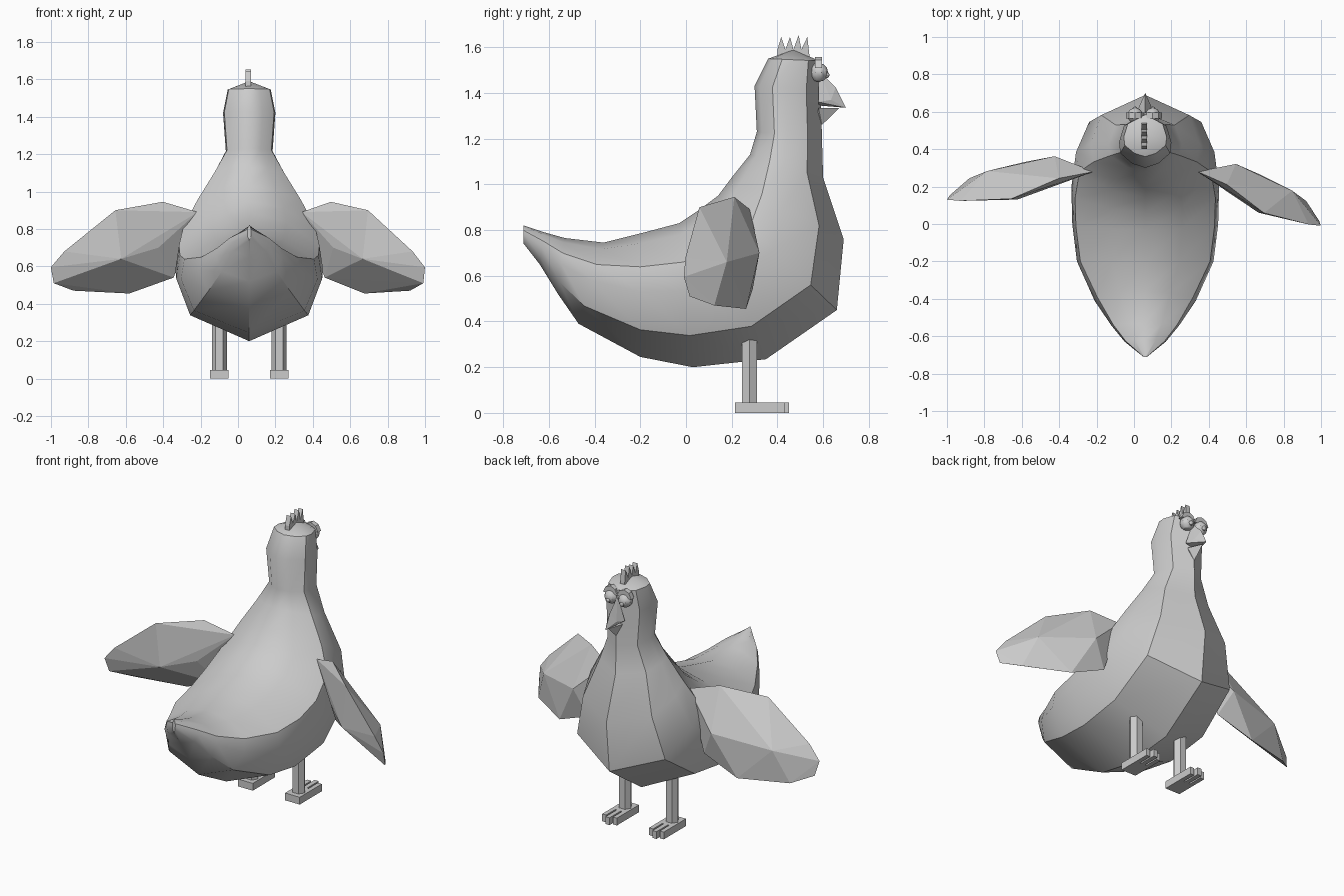
import bpy, bmesh, math
from mathutils import Vector

if "Cube" in bpy.data.objects:
    bpy.data.objects.remove(bpy.data.objects["Cube"])

CX = 0.06  # centre line of the bird

grey = bpy.data.materials.new("plain_grey")
grey.diffuse_color = (0.6, 0.6, 0.6, 1)
grey.use_nodes = True
grey.node_tree.nodes["Principled BSDF"].inputs["Base Color"].default_value = grey.diffuse_color


def finish(name, bm, smooth=None):
    bmesh.ops.recalc_face_normals(bm, faces=bm.faces)
    me = bpy.data.meshes.new(name)
    bm.to_mesh(me)
    bm.free()
    ob = bpy.data.objects.new(name, me)
    bpy.context.collection.objects.link(ob)
    me.materials.append(grey)
    if smooth:
        bpy.context.view_layer.objects.active = ob
        ob.select_set(True)
        bpy.ops.object.shade_smooth_by_angle(angle=math.radians(smooth))
        ob.select_set(False)
    return ob


def hull(name, pts):
    bm = bmesh.new()
    for p in pts:
        bm.verts.new(p)
    res = bmesh.ops.convex_hull(bm, input=bm.verts)
    bmesh.ops.delete(bm, geom=[v for v in bm.verts if not v.link_faces], context='VERTS')
    return finish(name, bm)


def box(name, x0, x1, y0, y1, z0, z1):
    return hull(name, [(x, y, z) for x in (x0, x1) for y in (y0, y1) for z in (z0, z1)])


def extrude_x(name, outline, x0, x1):
    """Side-view outline (y, z) given thickness in x."""
    bm = bmesh.new()
    f = bm.faces.new([bm.verts.new((x0, y, z)) for y, z in outline])
    new = bmesh.ops.extrude_face_region(bm, geom=[f])["geom"]
    bmesh.ops.translate(bm, vec=(x1 - x0, 0, 0),
                        verts=[v for v in new if isinstance(v, bmesh.types.BMVert)])
    return finish(name, bm)


# Body: rings from tail to crown (back y, back z, belly y, belly z, half width)
sections = [
    (-0.71, 0.82, -0.71, 0.74, 0.01),
    (-0.62, 0.79, -0.64, 0.65, 0.11),
    (-0.53, 0.765, -0.56, 0.52, 0.18),
    (-0.36, 0.745, -0.47, 0.39, 0.27),
    (-0.20, 0.785, -0.20, 0.245, 0.365),
    (-0.03, 0.83, 0.03, 0.20, 0.39),
    (0.06, 0.89, 0.35, 0.235, 0.395),
    (0.14, 0.95, 0.66, 0.45, 0.37),
    (0.20, 1.03, 0.69, 0.76, 0.29),
    (0.28, 1.13, 0.60, 1.03, 0.195),
    (0.31, 1.23, 0.595, 1.20, 0.125),
    (0.30, 1.43, 0.59, 1.41, 0.14),
    (0.36, 1.55, 0.585, 1.54, 0.115),
]
# Half ring: (fraction from back to belly, fraction of half width)
half = [(0, 0), (0.08, 0.5), (0.27, 0.95), (0.47, 1.0), (0.78, 0.81), (1, 0)]
ring = half + [(t, -w) for t, w in half[-2:0:-1]]
bm = bmesh.new()
rings = []
for ty, tz, by, bz, hw in sections:
    rings.append([bm.verts.new((CX + w * hw, ty + t * (by - ty), tz + t * (bz - tz)))
                  for t, w in ring])
n = len(ring)
for a, b in zip(rings, rings[1:]):
    for i in range(n):
        bm.faces.new((a[i], a[(i + 1) % n], b[(i + 1) % n], b[i]))
bm.faces.new(rings[0])
crown = bm.verts.new((CX, 0.47, 1.59))
for i in range(n):
    bm.faces.new((rings[-1][i], rings[-1][(i + 1) % n], crown))
finish("body", bm, 35)

# Wings: faceted hulls (along wing, forward offset, height)
wing = [(0, 0, 0.89), (0.19, 0, 0.945), (0.46, -0.06, 0.90), (0.73, -0.02, 0.68),
        (0.80, 0, 0.595), (0.78, 0.02, 0.51), (0.66, 0.09, 0.47), (0.35, 0.12, 0.455),
        (0.12, 0.06, 0.54), (0.19, 0.12, 0.70), (0.56, 0.11, 0.66), (0.22, -0.03, 0.70),
        (0.43, -0.07, 0.64)]
for name, side, root, scale, sweep in (("left_wing", -1, -0.215, 1.0, 10.8),
                                       ("right_wing", 1, 0.34, 0.9, 23.7)):
    c, s = math.cos(math.radians(sweep)), math.sin(math.radians(sweep))
    hull(name, [(root + side * (u * scale * c + w * s), 0.28 - u * scale * s + w * c, z)
                for u, w, z in wing])

# Legs and three-toed feet
for name, x in (("left", -0.10), ("right", 0.22)):
    hull(name + "_leg", [(x + 0.04 * math.cos(k * math.pi / 3),
                          0.278 + 0.037 * math.sin(k * math.pi / 3), z)
                         for k in range(6) for z in (0.04, 0.36)])
    box(name + "_foot", x - 0.05, x + 0.05, 0.215, 0.34, 0, 0.045)
    for k in (-1, 0, 1):
        tx = x + k * 0.0365
        box(name + "_toe", tx - 0.0135, tx + 0.0135, 0.33, 0.43 if k else 0.45, 0, 0.045)

# Beak
hull("upper_beak", [(CX, 0.58, 1.50), (CX, 0.655, 1.425), (CX, 0.70, 1.335),
                    (CX - 0.05, 0.58, 1.36), (CX + 0.05, 0.58, 1.36), (CX, 0.58, 1.345),
                    (CX - 0.03, 0.635, 1.37), (CX + 0.03, 0.635, 1.37)])
hull("lower_beak", [(CX, 0.67, 1.333), (CX, 0.595, 1.26), (CX, 0.57, 1.28),
                    (CX - 0.035, 0.58, 1.335), (CX + 0.035, 0.58, 1.335)])

# Eyes with pupils and heavy brows
for side in (-1, 1):
    x = CX - 0.007 + side * 0.047
    for part, r, y, z in (("eye", 0.042, 0.58, 1.49), ("pupil", 0.014, 0.614, 1.478)):
        bm = bmesh.new()
        bmesh.ops.create_uvsphere(bm, u_segments=10, v_segments=6, radius=r)
        bmesh.ops.translate(bm, verts=bm.verts, vec=(x, y, z))
        finish(part, bm, 30)
    arc = [(x + 0.05 * math.cos(a), 1.50 + 0.058 * math.sin(a))
           for a in (math.radians(d) for d in (10, 50, 90, 130, 170))]
    hull("brow", [(px, y, pz) for px, pz in arc for y in (0.565, 0.595)])

# Comb: row of spikes
comb = [(0.54, 1.56), (0.40, 1.56)]
for k in range(4):
    y = 0.40 + 0.035 * k
    comb += [(y, 1.59), (y + 0.02 + 0.003 * (k - 1), 1.645 + 0.008 * (k == 2))]
comb.append((0.54, 1.565))
extrude_x("comb", comb, CX - 0.02, CX + 0.01)
